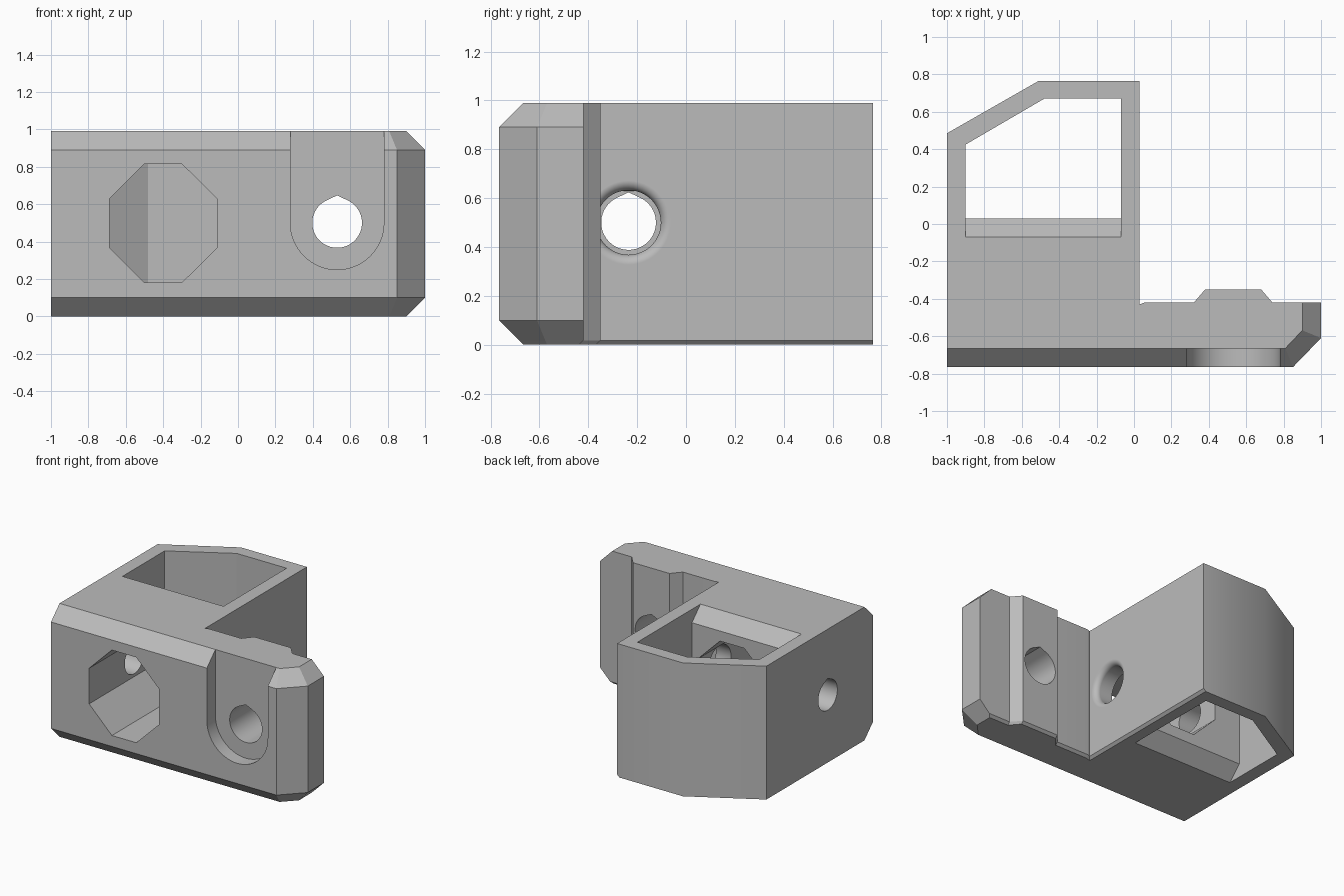
import bpy, bmesh
from math import sin, cos, pi, radians

if "Cube" in bpy.data.objects:
    bpy.data.objects.remove(bpy.data.objects["Cube"])

H = 0.99      # height
C = 0.1       # large chamfer
AXIS_Z = 0.5  # height of all hole centres

grey = bpy.data.materials.new("matte grey")
grey.use_nodes = True
colour = (0.5, 0.5, 0.5, 1)
grey.diffuse_color = colour
grey.node_tree.nodes["Principled BSDF"].inputs["Base Color"].default_value = colour


def loft(name, rings):
    """Closed solid through matching rings of 3D points."""
    bm = bmesh.new()
    loops = [[bm.verts.new(p) for p in ring] for ring in rings]
    n = len(loops[0])
    for a, b in zip(loops, loops[1:]):
        for i in range(n):
            j = (i + 1) % n
            bm.faces.new((a[i], a[j], b[j], b[i]))
    bm.faces.new(loops[0])
    bm.faces.new(loops[-1])
    bmesh.ops.recalc_face_normals(bm, faces=bm.faces)
    mesh = bpy.data.meshes.new(name)
    bm.to_mesh(mesh)
    bm.free()
    obj = bpy.data.objects.new(name, mesh)
    bpy.context.collection.objects.link(obj)
    mesh.materials.append(grey)
    return obj


def along_y(profile, y0, y1):
    return [[(x, y, z) for x, z in profile] for y in (y0, y1)]


def along_x(profile, x):
    return [(x, y, z) for y, z in profile]


def circle(u, r, n=48):
    return [(u + r * cos(2 * pi * i / n), AXIS_Z + r * sin(2 * pi * i / n))
            for i in range(n)]


def teardrop(u, r, tangent=radians(65), n=40):
    """Round hole with a shallow printable peak on top."""
    sweep = pi + 2 * tangent
    pts = [(u + r * cos(pi - tangent + sweep * i / n),
            AXIS_Z + r * sin(pi - tangent + sweep * i / n)) for i in range(n + 1)]
    return pts + [(u, AXIS_Z + r / sin(tangent))]


# L-shaped body: c pulls in the front and right end, d pulls in the rear inner edges
def outline(c, d, z):
    k = c * 0.414
    back, side = -0.42 - d, 0.03 - d
    pts = [(-1, -0.765 + c), (0.85 - k, -0.765 + c), (1 - c, -0.61 + k),
           (1 - c, back), (0.74, back), (0.68, back + 0.07), (0.38, back + 0.07),
           (0.32, back), (0.055, back), (side, back - 0.01), (side, 0.765),
           (-0.51, 0.765), (-1, 0.485)]
    return [(x, y, z) for x, y in pts]


E = 0.018
body = loft("bracket_body", [
    outline(C, E, 0), outline(C - E, 0, E), outline(0, 0, C),
    outline(0, 0, H - C), outline(C, 0, H)])


# Rear pocket, flared towards its open top and bottom
def pocket(flare, z):
    return [(x, y, z) for x, y in
            [(-0.9, 0.03 - flare), (-0.07, 0.03 - flare), (-0.07, 0.67),
             (-0.48, 0.67), (-0.9, 0.425)]]


cutters = [loft("pocket_cutter", [pocket(2 * C, -C), pocket(0, C),
                                  pocket(0, H - C), pocket(2 * C, H + C)])]

# Octagonal window from the front into the pocket
octagon = [(-0.4 + sx * x, AXIS_Z - 0.002 + sz * z) for sx, sz, x, z in
           [(1, 1, 0.1, 0.317), (1, 1, 0.287, 0.132), (1, -1, 0.287, 0.132),
            (1, -1, 0.1, 0.317), (-1, -1, 0.1, 0.317), (-1, -1, 0.287, 0.132),
            (-1, 1, 0.287, 0.132), (-1, 1, 0.1, 0.317)]]
cutters.append(loft("window_cutter", along_y(octagon, -0.9, 0.2)))

# U-shaped screw recess, open at the top, and its through hole
SCREW_X, R = 0.53, 0.25
recess = [(SCREW_X - R, H + C)]
recess += [(SCREW_X + R * cos(pi + pi * i / 32), AXIS_Z + R * sin(pi + pi * i / 32))
           for i in range(33)]
recess.append((SCREW_X + R, H + C))
cutters.append(loft("recess_cutter", along_y(recess, -0.9, -0.765 + C)))
cutters.append(loft("screw_hole_cutter", along_y(teardrop(SCREW_X, 0.133), -0.9, -0.2)))

# Cross hole: plain on the outer wall, rounded mouth on the inner wall
HOLE_Y, F, RM = -0.235, 0.04, 0.132
cutters.append(loft("cross_hole_cutter",
                    [along_x(teardrop(HOLE_Y, 0.112), x) for x in (-1.2, -0.4)]))
mouth = [along_x(circle(HOLE_Y, RM), -0.4)]
for i in range(9):
    t = pi / 2 * i / 8
    mouth.append(along_x(circle(HOLE_Y, RM + F - F * cos(t)), 0.03 - F + F * sin(t)))
mouth.append(along_x(circle(HOLE_Y, RM + F), 0.1))
cutters.append(loft("hole_mouth_cutter", mouth))

# Cut everything out, then discard the cutters
bpy.ops.object.select_all(action="DESELECT")
bpy.context.view_layer.objects.active = body
body.select_set(True)
for cutter in cutters:
    cutter.hide_render = True
    mod = body.modifiers.new("cut", "BOOLEAN")
    mod.operation = "DIFFERENCE"
    mod.solver = "EXACT"
    mod.object = cutter
    bpy.ops.object.modifier_apply(modifier=mod.name)
    bpy.data.objects.remove(cutter)

bpy.ops.object.shade_smooth_by_angle(angle=radians(30))
weighted = body.modifiers.new("clean_shading", "WEIGHTED_NORMAL")
weighted.keep_sharp = True
